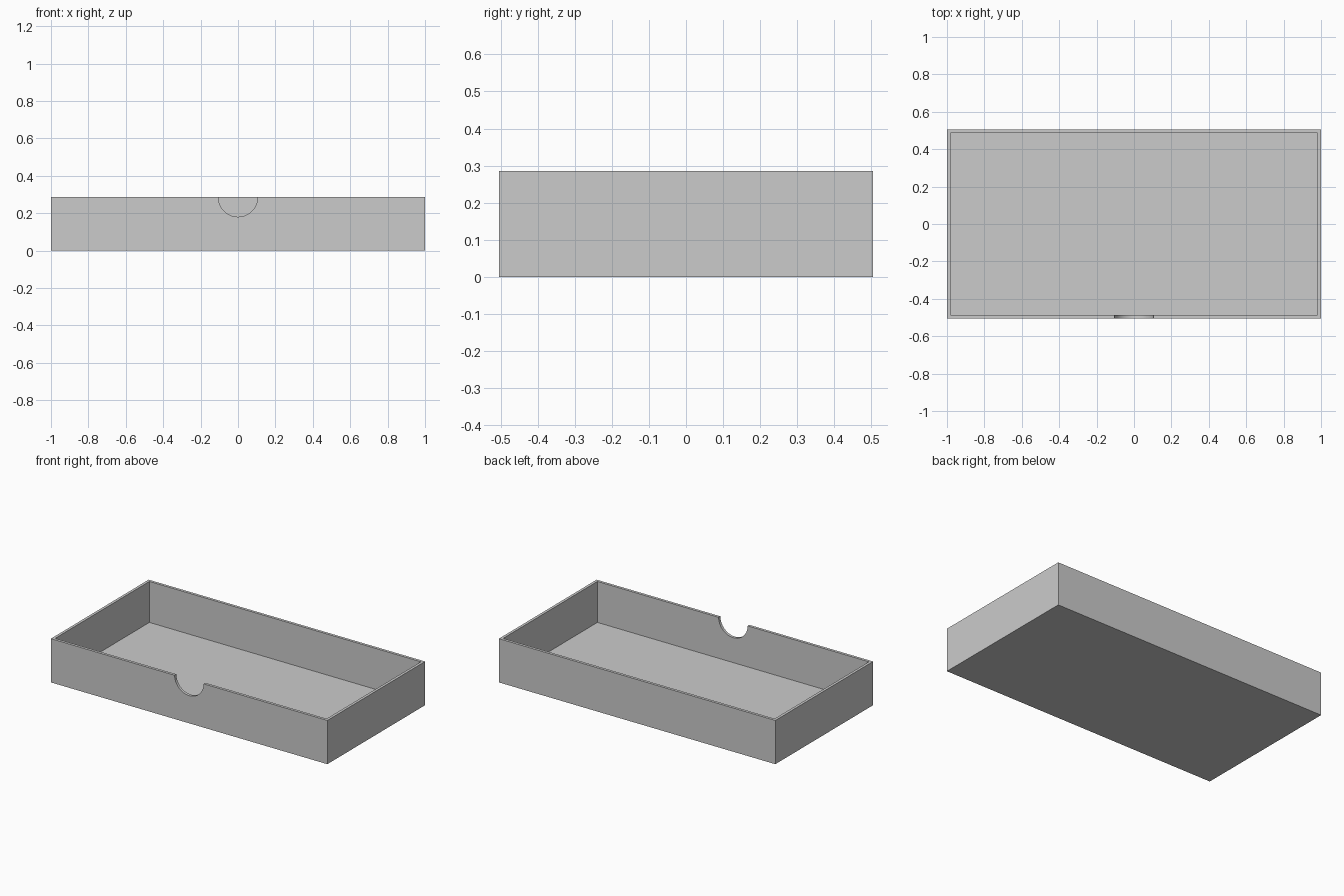
import bpy
import bmesh
from mathutils import Matrix

cube = bpy.data.objects.get("Cube")
if cube:
    bpy.data.objects.remove(cube, do_unlink=True)

LENGTH, DEPTH, HEIGHT = 2.0, 1.01, 0.286
WALL = 0.018
NOTCH_RADIUS = 0.105

grey = bpy.data.materials.new("plain grey")
grey.use_nodes = True
colour = (0.6, 0.6, 0.6, 1.0)
grey.diffuse_color = colour
grey.node_tree.nodes["Principled BSDF"].inputs["Base Color"].default_value = colour


def make_object(name, bm):
    mesh = bpy.data.meshes.new(name)
    bm.to_mesh(mesh)
    bm.free()
    mesh.materials.append(grey)
    obj = bpy.data.objects.new(name, mesh)
    bpy.context.collection.objects.link(obj)
    return obj


# Open tray: a block whose top face is inset and pushed down to the floor
bm = bmesh.new()
bmesh.ops.create_cube(bm, size=1, matrix=Matrix.Translation((0, 0, HEIGHT / 2))
                      @ Matrix.Diagonal((LENGTH, DEPTH, HEIGHT, 1)))
top = max(bm.faces, key=lambda f: f.calc_center_median().z)
bmesh.ops.inset_region(bm, faces=[top], thickness=WALL, use_even_offset=True)
well = bmesh.ops.extrude_discrete_faces(bm, faces=[top])["faces"][0]
bmesh.ops.translate(bm, verts=well.verts, vec=(0, 0, WALL - HEIGHT))
tray = make_object("tray", bm)

# Round cutter for the thumb notch in the front wall
bm = bmesh.new()
bmesh.ops.create_cone(bm, cap_ends=True, segments=64, radius1=NOTCH_RADIUS,
                      radius2=NOTCH_RADIUS, depth=WALL * 4,
                      matrix=Matrix.Translation((0, -DEPTH / 2, HEIGHT))
                      @ Matrix.Rotation(1.5707963, 4, "X"))
cutter = make_object("notch_cutter", bm)
cutter.hide_render = True
cutter.hide_viewport = True

notch = tray.modifiers.new("thumb_notch", "BOOLEAN")
notch.operation = "DIFFERENCE"
notch.solver = "EXACT"
notch.object = cutter

# Smooth the notch curve while keeping the box edges crisp
bpy.ops.object.select_all(action="DESELECT")
tray.select_set(True)
bpy.context.view_layer.objects.active = tray
bpy.ops.object.modifier_apply(modifier=notch.name)
bpy.data.objects.remove(cutter, do_unlink=True)
bpy.ops.object.shade_smooth_by_angle(angle=0.5)
